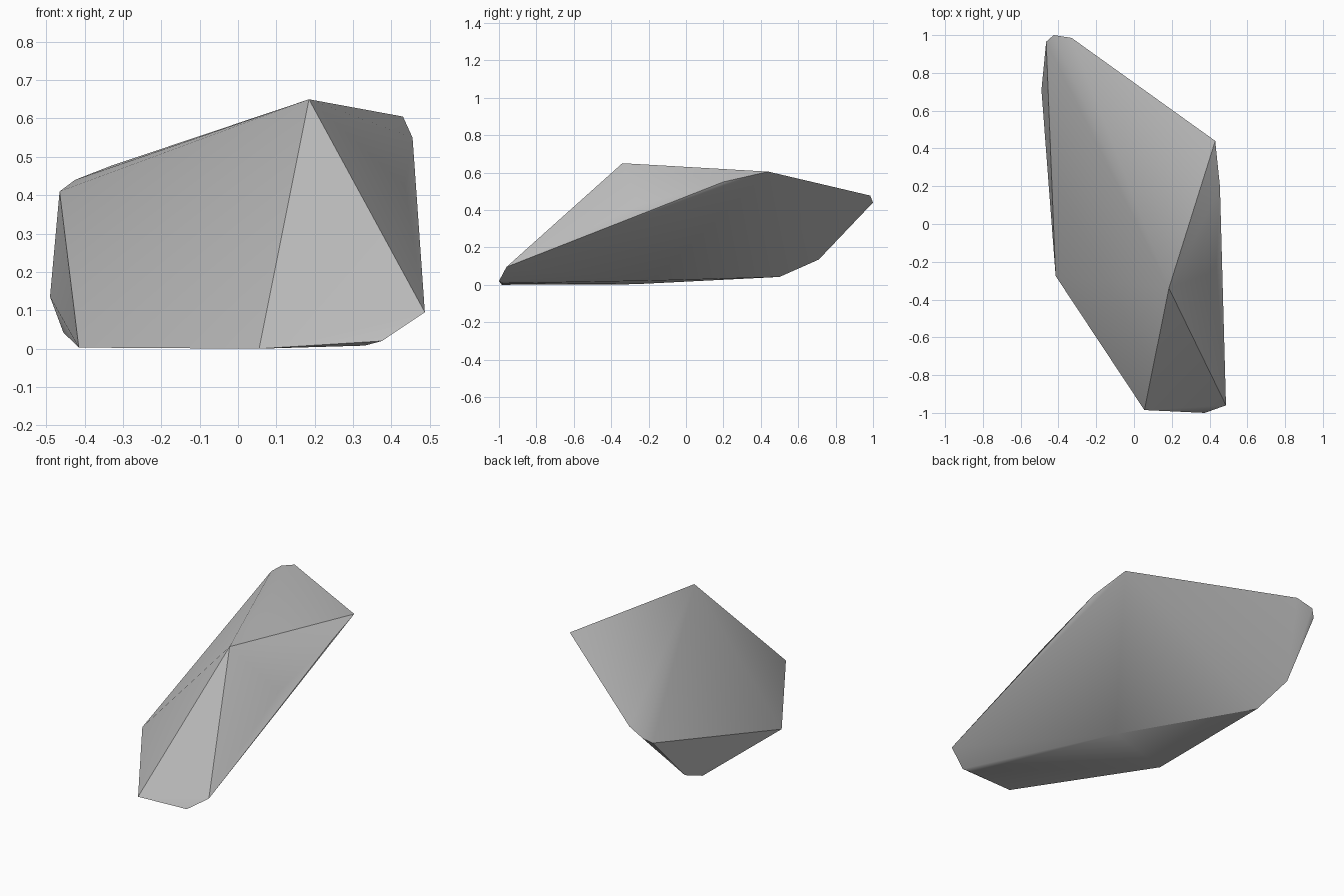
import bpy
import bmesh
from math import radians

cube = bpy.data.objects.get("Cube")
if cube:
    bpy.data.objects.remove(cube, do_unlink=True)

# Stone colour
stone = bpy.data.materials.new("stone_grey")
stone.use_nodes = True
grey = (0.5, 0.5, 0.5, 1)
stone.diffuse_color = grey
stone.node_tree.nodes["Principled BSDF"].inputs["Base Color"].default_value = grey

# Corners of the rock, grouped by area
peak = [(0.185, -0.34, 0.65)]
left_shoulder = [(0.43, 0.44, 0.605), (0.455, 0.2, 0.55), (0.435, -0.25, 0.425)]
front_toe = [(0.487, -0.96, 0.095), (0.375, -1.0, 0.02), (0.33, -0.98, 0.008),
             (0.055, -0.985, 0)]
back_tip = [(-0.33, 0.985, 0.477), (-0.425, 1.0, 0.44), (-0.465, 0.965, 0.41)]
right_base = [(-0.415, -0.275, 0.003), (-0.455, 0.5, 0.042), (-0.49, 0.71, 0.135)]
under_belly = [(-0.02, -0.18, 0.022)]

# Faceted rock as the hull of its corners
bm = bmesh.new()
for corner in peak + left_shoulder + front_toe + back_tip + right_base + under_belly:
    bm.verts.new(corner)
bmesh.ops.convex_hull(bm, input=bm.verts[:])
bmesh.ops.recalc_face_normals(bm, faces=bm.faces[:])
mesh = bpy.data.meshes.new("rock")
bm.to_mesh(mesh)
bm.free()
mesh.materials.append(stone)

rock = bpy.data.objects.new("rock", mesh)
bpy.context.collection.objects.link(rock)

# Soft shading across shallow edges, crisp ridges elsewhere
bpy.ops.object.select_all(action='DESELECT')
rock.select_set(True)
bpy.context.view_layer.objects.active = rock
bpy.ops.object.shade_smooth_by_angle(angle=radians(30))
